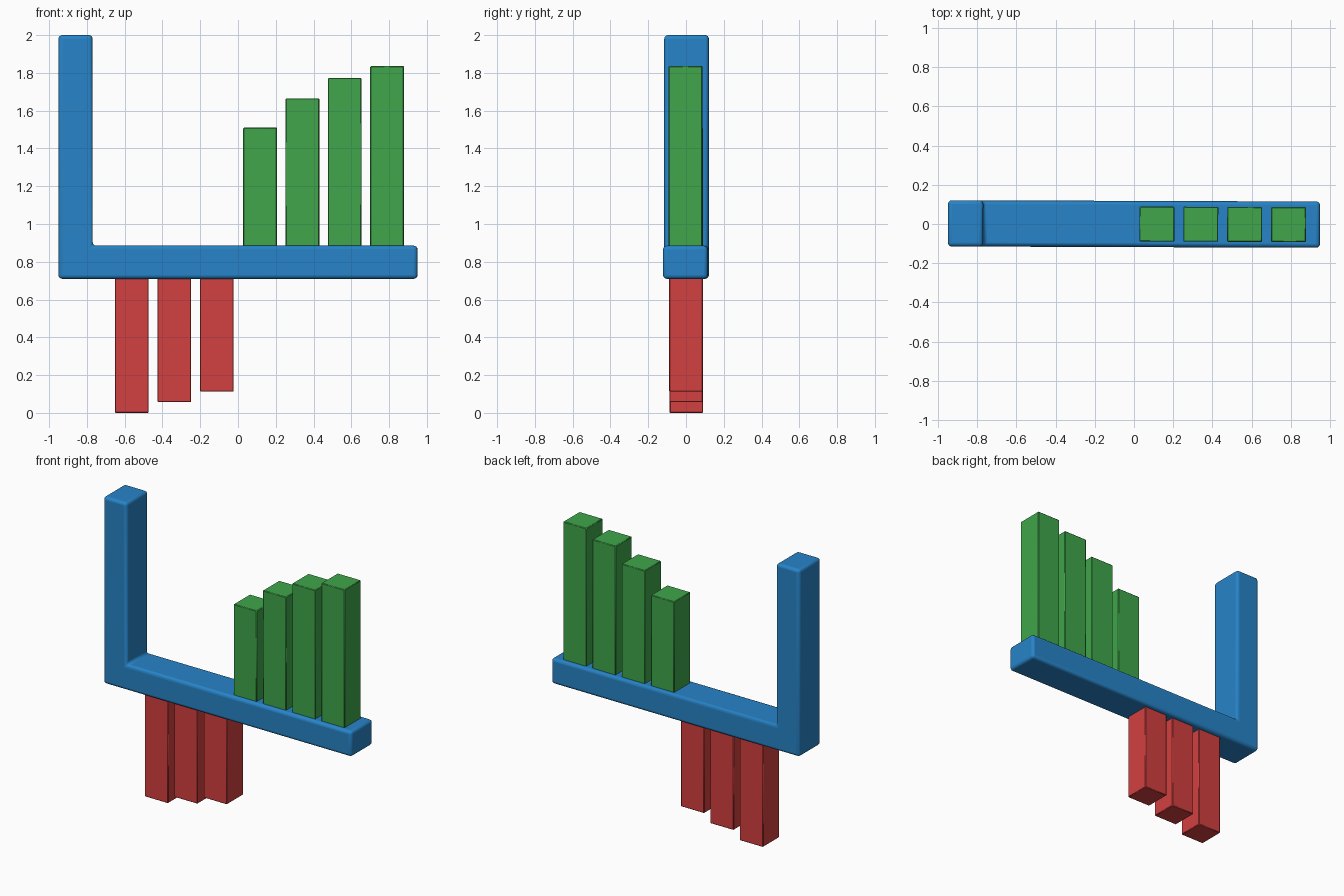
import bpy, bmesh, math

if "Cube" in bpy.data.objects:
    bpy.data.objects.remove(bpy.data.objects["Cube"])


def material(name, color):
    m = bpy.data.materials.new(name)
    m.diffuse_color = (*color, 1)
    m.use_nodes = True
    m.node_tree.nodes["Principled BSDF"].inputs["Base Color"].default_value = m.diffuse_color
    return m


BLUE = material("blue", (0.02, 0.23, 0.58))
GREEN = material("green", (0.05, 0.38, 0.07))
RED = material("red", (0.65, 0.05, 0.05))
TURN = math.radians(-0.2)  # the whole model sits very slightly turned


def extruded(name, profile, half_depth, bevel, segments, mat):
    """Extrude an x-z outline along y and round its edges."""
    bm = bmesh.new()
    face = bm.faces.new([bm.verts.new((x, -half_depth, z)) for x, z in profile])
    ext = bmesh.ops.extrude_face_region(bm, geom=[face])
    verts = [v for v in ext["geom"] if isinstance(v, bmesh.types.BMVert)]
    bmesh.ops.translate(bm, verts=verts, vec=(0, 2 * half_depth, 0))
    bmesh.ops.recalc_face_normals(bm, faces=bm.faces)
    mesh = bpy.data.meshes.new(name)
    bm.to_mesh(mesh)
    bm.free()
    mesh.materials.append(mat)
    ob = bpy.data.objects.new(name, mesh)
    bpy.context.collection.objects.link(ob)
    ob.rotation_euler.z = TURN
    mod = ob.modifiers.new("rounded edges", 'BEVEL')
    mod.width, mod.segments = bevel, segments
    bpy.ops.object.select_all(action='DESELECT')
    ob.select_set(True)
    bpy.context.view_layer.objects.active = ob
    bpy.ops.object.shade_smooth_by_angle(angle=math.radians(35))
    return ob


def bar(name, x, z0, z1, mat):
    w = 0.089
    return extruded(name, [(x - w, z0), (x + w, z0), (x + w, z1), (x - w, z1)],
                    w, 0.004, 1, mat)


# L-shaped frame: long rail with an upright at the left end
extruded("l_frame", [(-0.95, 0.71), (0.95, 0.71), (0.95, 0.885),
                     (-0.77, 0.885), (-0.77, 2.0), (-0.95, 2.0)],
         0.118, 0.02, 4, BLUE)

# Rising bars standing on the rail
for i, top in enumerate((1.51, 1.665, 1.773, 1.836)):
    bar(f"upper_bar_{i + 1}", 0.117 + 0.224 * i, 0.86, top, GREEN)

# Hanging bars below the rail
for i, bottom in enumerate((0.0, 0.057, 0.113)):
    bar(f"lower_bar_{i + 1}", -0.562 + 0.225 * i, bottom, 0.735, RED)
